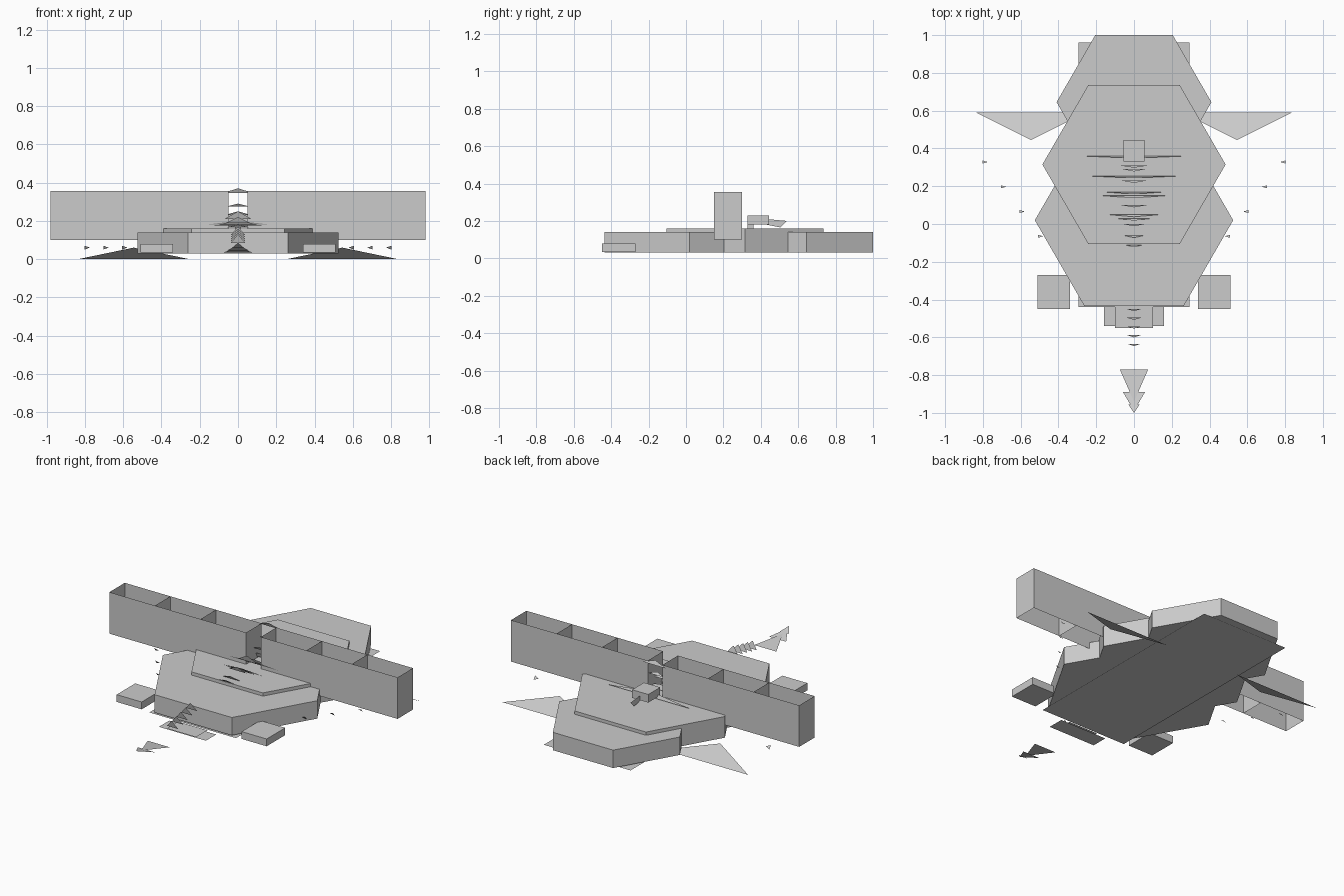
import bpy, math

if "Cube" in bpy.data.objects:
    bpy.data.objects.remove(bpy.data.objects["Cube"])


def mesh(name, verts, faces):
    me = bpy.data.meshes.new(name)
    me.from_pydata(verts, [], faces)
    me.update()
    ob = bpy.data.objects.new(name, me)
    bpy.context.collection.objects.link(ob)
    return ob


def prism(name, pts, z0, z1):
    n = len(pts)
    verts = [(x, y, z0) for x, y in pts] + [(x, y, z1) for x, y in pts]
    faces = [tuple(reversed(range(n))), tuple(range(n, 2 * n))]
    faces += [(i, (i + 1) % n, (i + 1) % n + n, i + n) for i in range(n)]
    return mesh(name, verts, faces)


def box(name, x0, x1, y0, y1, z0, z1):
    return prism(name, [(x0, y0), (x1, y0), (x1, y1), (x0, y1)], z0, z1)


def sheet(name, w, y0, y1, z):
    return mesh(name, [(-w, y0, z), (-w, y1, z), (w, y1, z), (w, y0, z)], [(0, 1, 2, 3)])


def hexagon(name, cy, r, z0, z1):
    pts = [(r * math.cos(i * math.pi / 3), cy + r * math.sin(i * math.pi / 3)) for i in range(6)]
    return prism(name, pts, z0, z1)


# Hull: three overlapping hexagonal slabs
hexagon("front_hull", 0.02, 0.525, 0.03, 0.14)
hexagon("middle_hull", 0.315, 0.485, 0.03, 0.16)
hexagon("rear_hull", 0.645, 0.41, 0.03, 0.14)

# Flat belly sheets
sheet("belly_sheet", 0.295, -0.44, 0.96, 0.024)
sheet("lower_nose_sheet", 0.16, -0.54, -0.44, 0.01)
sheet("upper_nose_sheet", 0.10, -0.55, -0.44, 0.02)

for s, side in ((-1, "left"), (1, "right")):
    # Upright open-topped cell rows
    xs = [s * (0.05 + 0.31 * i) for i in range(4)]
    verts, faces = [], []
    for x in xs:
        verts += [(x, y, z) for y in (0.15, 0.30) for z in (0.10, 0.355)]
    for i in range(4):
        b = 4 * i
        faces.append((b, b + 1, b + 3, b + 2))
        if i < 3:
            faces += [(b, b + 4, b + 5, b + 1), (b + 2, b + 3, b + 7, b + 6)]
    mesh(side + "_cell_row", verts, faces)

    # Front foot block
    x0, x1 = sorted((s * 0.34, s * 0.51))
    box(side + "_front_block", x0, x1, -0.45, -0.27, 0.035, 0.08)

    # Triangular fin
    mesh(side + "_fin", [(s * 0.835, 0.59, 0.0), (s * 0.255, 0.59, 0.0),
                         (s * 0.545, 0.445, 0.06)], [(0, 1, 2)])

    # Row of tiny side barbs
    for i in range(4):
        x, y = s * (0.495 + 0.098 * i), -0.065 + 0.131 * i
        mesh(side + "_barb", [(x + s * 0.013, y + 0.008, 0.05), (x + s * 0.013, y - 0.008, 0.07),
                              (x - s * 0.015, y, 0.06)], [(0, 1, 2)])


def spike(name, y0, y1, w, z0, z1):
    mesh(name, [(-w, y0, z0), (w, y0, z0), (0, y1, z1)], [(0, 1, 2)])


# Spine spikes: y, half width, base and tip height
for y, w, z0, z1 in [(0.36, 0.28, 0.17, 0.20), (0.31, 0.08, 0.345, 0.37),
                     (0.29, 0.06, 0.275, 0.29), (0.255, 0.27, 0.17, 0.20),
                     (0.23, 0.07, 0.23, 0.25), (0.17, 0.17, 0.175, 0.20),
                     (0.15, 0.17, 0.18, 0.20), (0.10, 0.07, 0.21, 0.25),
                     (0.05, 0.14, 0.175, 0.19), (0.03, 0.10, 0.18, 0.20),
                     (0.0, 0.06, 0.19, 0.22), (-0.06, 0.06, 0.165, 0.185),
                     (-0.11, 0.05, 0.165, 0.18)]:
    spike("spine_spike", y, y - 0.012, w, z0, z1)

# Nose spikes stepping forward and down
for i in range(5):
    spike("nose_spike", -0.45 - 0.046 * i, -0.462 - 0.046 * i, 0.038, 0.125 - 0.01 * i, 0.17 - 0.01 * i)

# Forward arrow tips
spike("arrow_tip", -0.77, -0.94, 0.075, 0.035, 0.06)
spike("arrow_point", -0.89, -0.99, 0.058, 0.045, 0.075)
spike("arrow_end", -0.955, -1.0, 0.03, 0.06, 0.085)

# Rear deck turret with tail blade and leg
box("turret", -0.055, 0.055, 0.33, 0.445, 0.18, 0.23)
mesh("tail_blade", [(0, 0.43, 0.21), (0, 0.54, 0.20), (0, 0.505, 0.165), (0, 0.43, 0.18)], [(0, 1, 2, 3)])
box("turret_leg", -0.015, 0.015, 0.33, 0.36, 0.16, 0.19)
